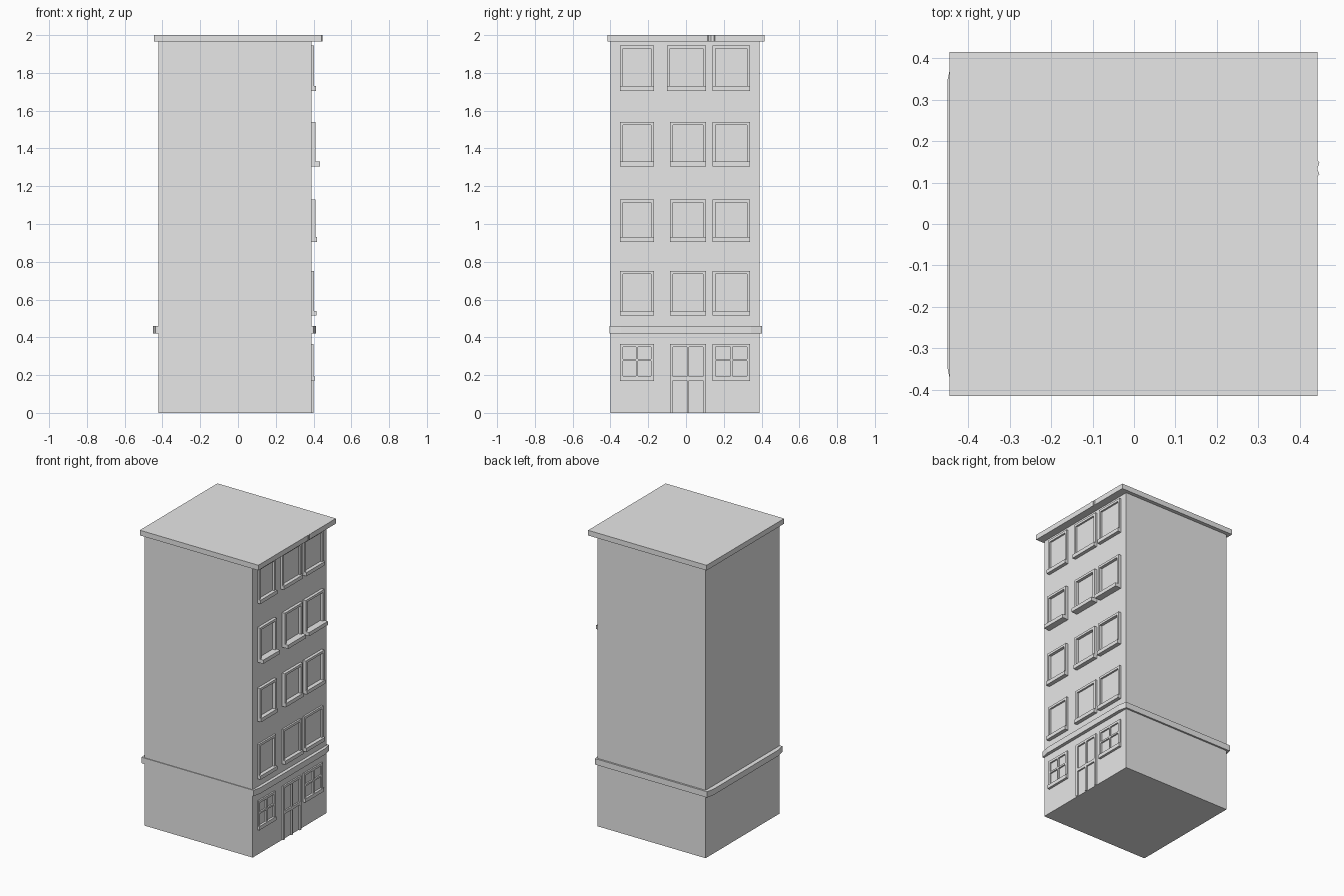
import bpy, bmesh

cube = bpy.data.objects.get("Cube")
if cube:
    bpy.data.objects.remove(cube, do_unlink=True)

grey = bpy.data.materials.new("plain grey")
grey.use_nodes = True
grey.diffuse_color = (0.8, 0.8, 0.8, 1)
grey.node_tree.nodes["Principled BSDF"].inputs["Base Color"].default_value = (0.8, 0.8, 0.8, 1)

WALL = 0.39  # x of the facade, which faces +x


def finish(name, bm):
    bmesh.ops.recalc_face_normals(bm, faces=bm.faces)
    mesh = bpy.data.meshes.new(name)
    bm.to_mesh(mesh)
    bm.free()
    mesh.materials.append(grey)
    bpy.context.collection.objects.link(bpy.data.objects.new(name, mesh))


def slab(name, outline, z0, z1):
    """Extrude a plan outline upwards."""
    bm = bmesh.new()
    face = bm.faces.new([bm.verts.new((x, y, z0)) for x, y in outline])
    top = bmesh.ops.extrude_face_region(bm, geom=[face])["geom"]
    bmesh.ops.translate(bm, vec=(0, 0, z1 - z0),
                        verts=[v for v in top if isinstance(v, bmesh.types.BMVert)])
    finish(name, bm)


def box(bm, y0, y1, z0, z1, x1):
    """Add a bar standing out from the facade to x1."""
    x0 = WALL - 0.005
    verts = bmesh.ops.create_cube(bm, size=1)["verts"]
    bmesh.ops.scale(bm, vec=(x1 - x0, y1 - y0, z1 - z0), verts=verts)
    bmesh.ops.translate(bm, vec=((x0 + x1) / 2, (y0 + y1) / 2, (z0 + z1) / 2), verts=verts)


def frame(name, y0, y1, z0, z1, x, sill_x=None, split=None, rail=None):
    """Frame with optional sill, central mullion and cross rail."""
    t, sill_h = 0.016, 0.025
    bm = bmesh.new()
    base = z0 + sill_h if sill_x else z0
    for a, b in ((y0, y0 + t), (y1 - t, y1)):
        box(bm, a, b, base, z1, x)
    box(bm, y0 + t, y1 - t, z1 - t, z1, x)
    if sill_x:
        box(bm, y0, y1, z0, base, sill_x)
    if split:
        mid = (y0 + y1) / 2
        box(bm, mid - split / 2, mid + split / 2, base, z1 - t, x)
    if rail:
        box(bm, y0 + t, y1 - t, rail[0], rail[1], x)
    finish(name, bm)


# Main block
slab("building_body", [(-0.42, -0.4), (WALL, -0.4), (WALL, 0.39), (-0.42, 0.39)], 0, 1.97)

# Band above the ground floor, with slightly cut corners
slab("floor_band", [(-0.438, -0.405), (0.4, -0.405), (0.412, -0.345), (0.412, 0.345),
                    (0.4, 0.402), (-0.438, 0.402), (-0.45, 0.345), (-0.45, -0.345)], 0.42, 0.46)

# Roof slab with a small joint on the facade edge
slab("roof_slab", [(-0.445, -0.415), (0.443, -0.415), (0.443, 0.115), (0.447, 0.12),
                   (0.442, 0.133), (0.447, 0.148), (0.443, 0.153), (0.443, 0.415),
                   (-0.445, 0.415)], 1.965, 2)

# Upper windows
columns = {"right": (-0.35, -0.17), "middle": (-0.085, 0.107), "left": (0.14, 0.34)}
rows = [(0.515, 0.75, 0.402, 0.415), (0.905, 1.13, 0.41, 0.418),
        (1.305, 1.54, 0.41, 0.435), (1.705, 1.945, 0.402, 0.414)]
for floor, (z0, z1, x, sill) in enumerate(rows, 1):
    for side, (y0, y1) in columns.items():
        if floor == len(rows) and side == "middle":
            y0 = -0.1
        frame(f"window_{side}_floor_{floor}", y0, y1, z0, z1, x, sill)

# Ground floor windows and double door
for side in ("right", "left"):
    frame(f"ground_window_{side}", *columns[side], 0.17, 0.365, 0.4, 0.406,
          split=0.011, rail=(0.275, 0.286))
frame("double_door", *columns["middle"], 0, 0.365, 0.4, split=0.012, rail=(0.172, 0.192))
